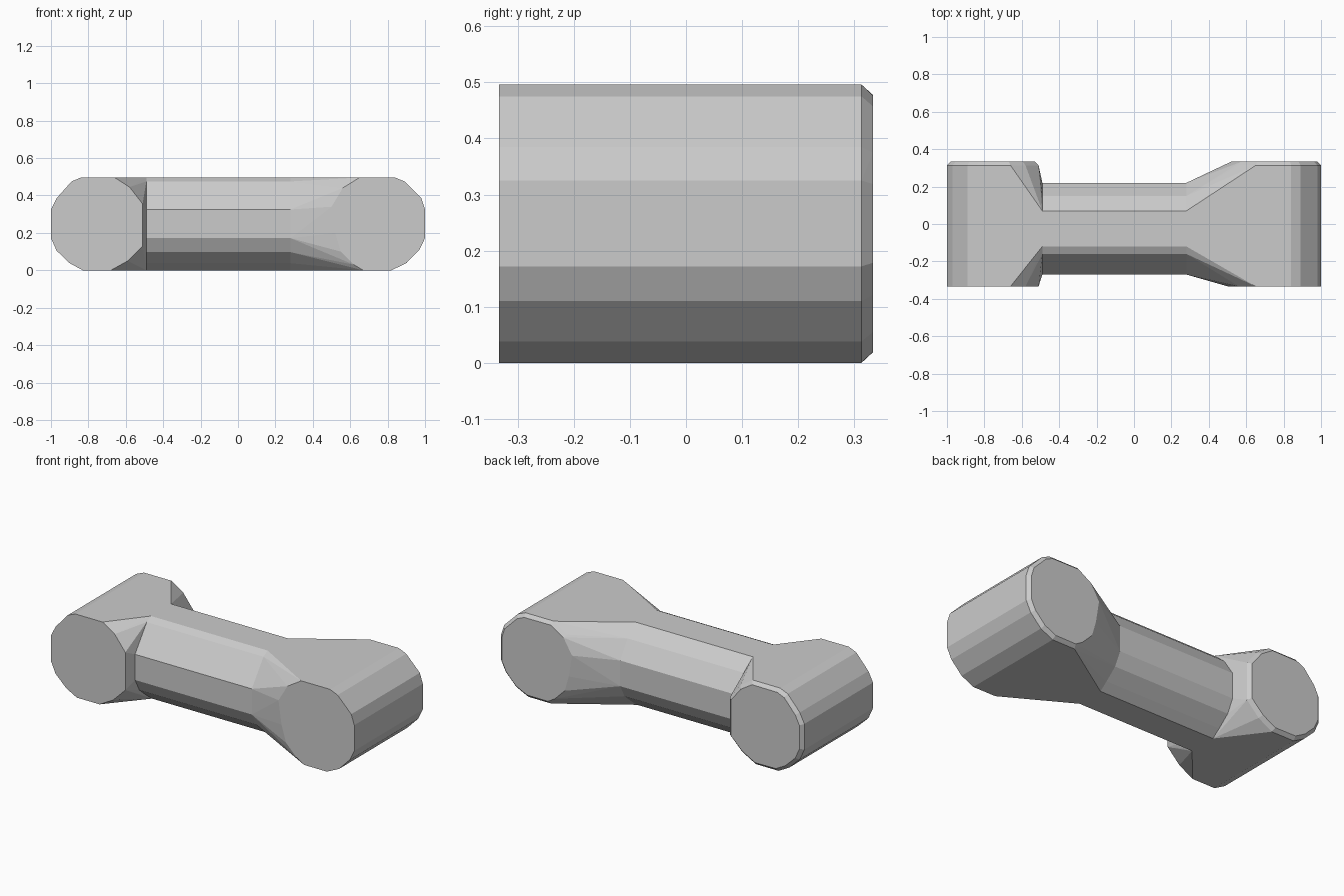
import bpy
import bmesh
from mathutils import Vector

cube = bpy.data.objects.get("Cube")
if cube:
    bpy.data.objects.remove(cube)

grey = bpy.data.materials.new("plain grey")
grey.use_nodes = True
grey.diffuse_color = (0.6, 0.6, 0.6, 1)
grey.node_tree.nodes["Principled BSDF"].inputs["Base Color"].default_value = (0.6, 0.6, 0.6, 1)

TOP = 0.496
BACK, FRONT, BEVEL = 0.333, -0.333, 0.02
LEFT_JOINT, RIGHT_JOINT = -0.49, 0.28

# Cross-section of the bar as (y, z)
bar_profile = [(-0.12, TOP), (-0.16, 0.475), (-0.27, 0.325), (-0.27, 0.172),
               (-0.23, 0.097), (-0.16, 0.038), (-0.11, 0), (0.06, 0),
               (0.11, 0.038), (0.18, 0.097), (0.22, 0.172), (0.22, 0.325),
               (0.15, 0.43), (0.07, TOP)]

# Outlines of the two rounded ends as (x, z)
left_profile = [(-0.84, TOP), (-0.66, TOP), (-0.58, 0.445), (-0.51, 0.355),
                (-0.51, 0.13), (-0.59, 0.05), (-0.68, 0), (-0.83, 0),
                (-0.90, 0.038), (-0.97, 0.105), (-1, 0.172), (-1, 0.325),
                (-0.97, 0.385), (-0.89, 0.475)]
right_profile = [(0.84, TOP), (0.65, TOP), (0.56, 0.44), (0.50, 0.34),
                 (0.52, 0.2), (0.55, 0.1), (0.62, 0.03), (0.67, 0),
                 (0.82, 0), (0.90, 0.038), (0.97, 0.11), (1, 0.172),
                 (1, 0.325), (0.98, 0.385), (0.89, 0.475)]


def finish(bm, name):
    bmesh.ops.recalc_face_normals(bm, faces=bm.faces)
    mesh = bpy.data.meshes.new(name)
    bm.to_mesh(mesh)
    bm.free()
    mesh.materials.append(grey)
    obj = bpy.data.objects.new(name, mesh)
    bpy.context.collection.objects.link(obj)


def bar_ring(x):
    return [Vector((x, y, z)) for y, z in bar_profile]


def make_end(name, profile, joint):
    """Wrap a skin around a transverse roller and the bar's end section."""
    mid_x = sum(x for x, z in profile) / len(profile)
    mid_z = TOP / 2
    points = bar_ring(joint)
    for x, z in profile:
        points.append(Vector((x, FRONT, z)))
        points.append(Vector((x, BACK - BEVEL, z)))
        # The back rim is chamfered
        inward = Vector((mid_x - x, 0, mid_z - z)).normalized() * BEVEL
        points.append(Vector((x, BACK, z)) + inward)
    bm = bmesh.new()
    for p in points:
        bm.verts.new(p)
    result = bmesh.ops.convex_hull(bm, input=bm.verts)
    loose = [v for v in bm.verts if not v.link_faces]
    bmesh.ops.delete(bm, geom=loose, context='VERTS')
    # Open the hidden face where the bar joins
    hidden = [f for f in bm.faces
              if all(abs(v.co.x - joint) < 0.0001 for v in f.verts)]
    bmesh.ops.delete(bm, geom=hidden, context='FACES')
    bmesh.ops.dissolve_limit(bm, angle_limit=0.01, verts=bm.verts, edges=bm.edges)
    finish(bm, name)


# Connecting bar, open at both joints
bm = bmesh.new()
rings = [[bm.verts.new(p) for p in bar_ring(x)] for x in (LEFT_JOINT, RIGHT_JOINT)]
count = len(bar_profile)
for i in range(count):
    j = (i + 1) % count
    bm.faces.new((rings[0][i], rings[0][j], rings[1][j], rings[1][i]))
finish(bm, "connecting_bar")

# Blunt end and tapered end
make_end("blunt_end", left_profile, LEFT_JOINT)
make_end("tapered_end", right_profile, RIGHT_JOINT)
